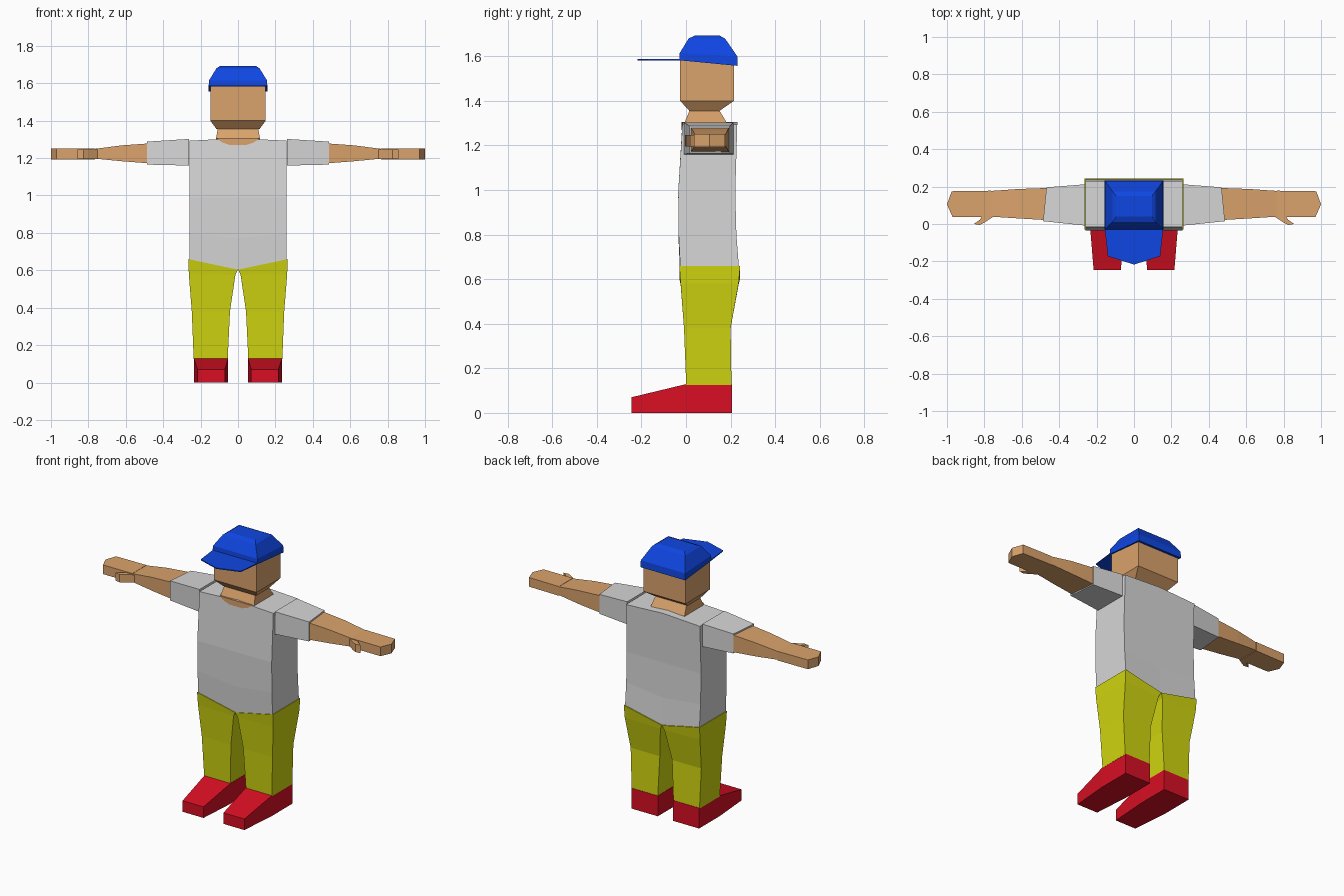
import bpy, bmesh

if "Cube" in bpy.data.objects:
    bpy.data.objects.remove(bpy.data.objects["Cube"])


def material(name, rgb):
    m = bpy.data.materials.new(name)
    lin = [((c / 255 + 0.055) / 1.055) ** 2.4 if c > 10 else c / 255 / 12.92 for c in rgb]
    m.diffuse_color = (*lin, 1)
    m.use_nodes = True
    m.node_tree.nodes["Principled BSDF"].inputs["Base Color"].default_value = m.diffuse_color
    return m


SKIN = material("skin", (219, 163, 108))
SHIRT = material("light_grey", (215, 215, 215))
PANTS = material("yellow", (208, 213, 15))
SHOE = material("red", (216, 15, 35))
CAP = material("blue", (15, 70, 226))


def loft(name, rings, mat, mirror=False):
    """Skin a stack of point rings and cap both ends."""
    bm = bmesh.new()
    vs = [[bm.verts.new(p) for p in r] for r in rings]
    n = len(vs[0])
    for a, b in zip(vs, vs[1:]):
        for i in range(n):
            j = (i + 1) % n
            bm.faces.new((a[i], a[j], b[j], b[i]))
    bm.faces.new(vs[0])
    bm.faces.new(vs[-1])
    bmesh.ops.recalc_face_normals(bm, faces=bm.faces)
    me = bpy.data.meshes.new(name)
    bm.to_mesh(me)
    bm.free()
    me.materials.append(mat)
    ob = bpy.data.objects.new(name, me)
    bpy.context.collection.objects.link(ob)
    if mirror:
        mod = ob.modifiers.new("mirror", 'MIRROR')
        mod.use_mirror_merge = False
    return ob


def rect(x0, x1, y0, y1, zf, zb=None):
    """Level ring, or tilted when the back height differs from the front."""
    zb = zf if zb is None else zb
    return [(x0, y0, zf), (x1, y0, zf), (x1, y1, zb), (x0, y1, zb)]


def slab(points, z0, z1):
    return [[(x, y, z) for x, y in points] for z in (z0, z1)]


# Head and neck
loft("head", [rect(-w, w, a, b, z) for w, a, b, z in (
    (0.115, 0.015, 0.15, 1.355), (0.148, -0.026, 0.215, 1.40), (0.148, -0.026, 0.215, 1.61))], SKIN)
loft("neck", [rect(-w, w, a, b, z) for w, a, b, z in (
    (0.12, -0.012, 0.19, 1.29), (0.108, 0.018, 0.148, 1.36))], SKIN)

# Round neckline opening on the shirt front
scoop = [(-0.115, 1.306), (-0.085, 1.284), (-0.045, 1.27), (0.045, 1.27), (0.085, 1.284), (0.115, 1.306)]
loft("neckline", [[(x, y, z) for x, z in scoop] for y in (-0.021, -0.012)], SKIN)

# Cap crown and peak
loft("cap_crown", [rect(-w, w, a, b, zf, zb) for w, a, b, zf, zb in (
    (0.157, -0.03, 0.232, 1.582, 1.557), (0.155, -0.028, 0.23, 1.615, 1.60),
    (0.115, 0.012, 0.175, 1.68, 1.68), (0.095, 0.04, 0.15, 1.693, 1.693))], CAP)
peak = [(-0.157, -0.02), (-0.14, -0.172), (0, -0.217), (0.14, -0.172), (0.157, -0.02)]
loft("cap_peak", slab(peak, 1.582, 1.588), CAP)

# Shirt body with a V-shaped hem
body = []
for w, zs, zc, a, b in ((0.26, 0.658, 0.603, -0.026, 0.237), (0.26, 0.80, 0.77, -0.033, 0.226),
                        (0.26, 0.99, 0.99, -0.035, 0.221), (0.258, 1.293, 1.306, -0.016, 0.23)):
    body.append([(-w, a, zs), (0, a, zc), (w, a, zs), (w, b, zs), (0, b, zc), (-w, b, zs)])
loft("shirt_body", body, SHIRT)


def arm_ring(xf, xb, y0, y1, z0, z1):
    return [(xf, y0, z0), (xb, y1, z0), (xb, y1, z1), (xf, y0, z1)]


# Sleeves and arms
loft("sleeves", [arm_ring(0.263, 0.263, -0.008, 0.212, 1.16, 1.302),
                 arm_ring(0.486, 0.468, 0.015, 0.196, 1.165, 1.288)], SHIRT, True)
loft("arms", [arm_ring(0.45, 0.45, 0.02, 0.193, 1.17, 1.28),
              arm_ring(0.62, 0.62, 0.03, 0.187, 1.183, 1.268),
              arm_ring(0.775, 0.775, 0.04, 0.176, 1.198, 1.248)], SKIN, True)

# Hands with thumbs
palm = [(0.765, 0.037), (0.97, 0.037), (1.0, 0.105), (0.975, 0.175), (0.765, 0.178)]
loft("hands", slab(palm, 1.193, 1.251), SKIN, True)
thumb = [(0.75, 0.04), (0.80, 0.008), (0.825, -0.005), (0.857, 0.0), (0.825, 0.022), (0.81, 0.045)]
loft("thumbs", slab(thumb, 1.196, 1.246), SKIN, True)

# Trouser legs, tops sloping to follow the hem
legs = []
for x0, x1, y0, y1, zi, zo in ((0.055, 0.237, 0.001, 0.204, 0.125, 0.125),
                               (0.043, 0.247, -0.009, 0.2, 0.38, 0.38),
                               (0.014, 0.263, -0.024, 0.236, 0.575, 0.58),
                               (0.0, 0.265, -0.03, 0.243, 0.603, 0.66)):
    legs.append([(x0, y0, zi), (x1, y0, zo), (x1, y1, zo), (x0, y1, zi)])
loft("trouser_legs", legs, PANTS, True)

# Shoes, lofted from heel to toe
loft("shoes", [[(x0, y, 0), (x1, y, 0), (x1, y, h), (x0, y, h)] for y, x0, x1, h in (
    (0.206, 0.053, 0.236, 0.129), (0.0, 0.053, 0.236, 0.129), (-0.245, 0.07, 0.216, 0.07))], SHOE, True)
